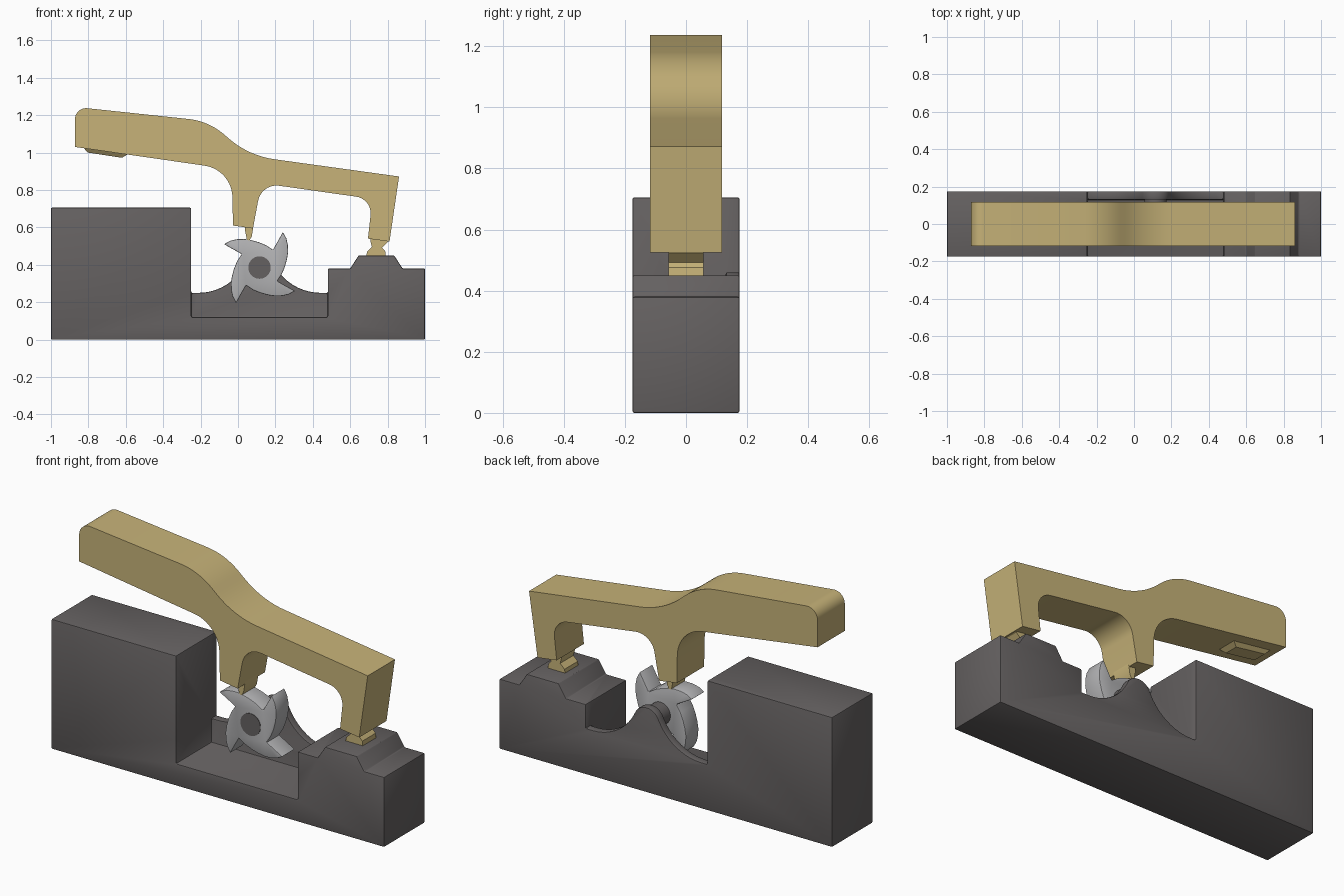
import bpy, bmesh, math
from mathutils import Vector

if "Cube" in bpy.data.objects:
    bpy.data.objects.remove(bpy.data.objects["Cube"])


def material(name, rgb):
    m = bpy.data.materials.new(name)
    m.diffuse_color = (*rgb, 1)
    m.use_nodes = True
    m.node_tree.nodes["Principled BSDF"].inputs["Base Color"].default_value = m.diffuse_color
    return m


DARK = material("dark_grey", (0.13, 0.12, 0.12))
TAN = material("tan", (0.57, 0.45, 0.19))
STEEL = material("light_grey", (0.45, 0.45, 0.46))


def rounded(points, steps=10):
    """Replace every (x, z, radius) corner by an arc; (x, z) stays sharp."""
    out = []
    n = len(points)
    for i, p in enumerate(points):
        c = Vector(p[:2])
        if len(p) < 3:
            out.append(c)
            continue
        a = (Vector(points[i - 1][:2]) - c).normalized()
        b = (Vector(points[(i + 1) % n][:2]) - c).normalized()
        half = a.angle(b) / 2
        centre = c + (a + b).normalized() * p[2] / math.sin(half)
        start = c + a * p[2] / math.tan(half) - centre
        end = c + b * p[2] / math.tan(half) - centre
        sweep = start.angle(end)
        for k in range(steps + 1):
            t = k / steps
            out.append(centre + (start * math.sin((1 - t) * sweep)
                                 + end * math.sin(t * sweep)) / math.sin(sweep))
    return out


def prism(name, points, y0, y1, mat):
    """Extrude an x-z outline from y0 to y1."""
    bm = bmesh.new()
    face = bm.faces.new([bm.verts.new((p[0], y0, p[1])) for p in points])
    ext = bmesh.ops.extrude_face_region(bm, geom=[face])["geom"]
    bmesh.ops.translate(bm, vec=(0, y1 - y0, 0),
                        verts=[v for v in ext if isinstance(v, bmesh.types.BMVert)])
    bmesh.ops.recalc_face_normals(bm, faces=bm.faces)
    me = bpy.data.meshes.new(name)
    bm.to_mesh(me)
    bm.free()
    ob = bpy.data.objects.new(name, me)
    bpy.context.collection.objects.link(ob)
    me.materials.append(mat)
    return ob


def bevel(ob, width):
    m = ob.modifiers.new("edges", "BEVEL")
    m.width = width
    m.segments = 2
    m.limit_method = "ANGLE"
    m.angle_limit = math.radians(32)


def finish(ob):
    """Apply the modifiers and smooth the curved faces."""
    bpy.ops.object.select_all(action="DESELECT")
    ob.select_set(True)
    bpy.context.view_layer.objects.active = ob
    bpy.ops.object.convert(target="MESH")
    bpy.ops.object.shade_smooth_by_angle(angle=math.radians(28))


CX, CZ = 0.115, 0.385   # wheel centre

# Base with the bell-shaped back wall, then the wheel pocket cut from the front
base = prism("base", rounded([
    (-1, 0), (1, 0), (1, 0.38), (0.88, 0.38), (0.835, 0.45), (0.645, 0.45),
    (0.60, 0.38), (0.48, 0.38), (0.48, 0.25),
    (CX + 0.155, 0.25, 0.28), (CX + 0.048, 0.46, 0.075),
    (CX - 0.048, 0.46, 0.075), (CX - 0.155, 0.25, 0.28),
    (-0.25, 0.25), (-0.25, 0.705), (-1, 0.705)]), -0.175, 0.175, DARK)
cutter = prism("pocket_cutter", [(-0.25, 0.12), (0.48, 0.12), (0.48, 1), (-0.25, 1)],
               -0.4, 0.13, DARK)
cutter.hide_render = True
cut = base.modifiers.new("pocket", "BOOLEAN")
cut.object = cutter
cut.operation = "DIFFERENCE"
cut.solver = "EXACT"
bevel(base, 0.006)
finish(base)
bpy.data.objects.remove(cutter)

# Axle from the back wall to the front of the wheel
axle = prism("axle", [(CX + 0.06 * math.cos(a), CZ + 0.06 * math.sin(a))
                      for a in (math.tau * k / 40 for k in range(40))],
             -0.058, 0.15, DARK)
finish(axle)

# Four-toothed ratchet wheel: one tooth outline turned four times
tooth = [(0.072, 0.095), (0.125, 0.19), (0.144, 0.155), (0.152, 0.118), (0.153, 0.082),
         (0.147, 0.045), (0.136, 0.005), (0.12, -0.034)]
outline = []
for k in range(4):
    c, s = math.cos(k * math.pi / 2), math.sin(k * math.pi / 2)
    outline += [(CX + x * c + z * s, CZ - x * s + z * c) for x, z in tooth]
wheel = prism("ratchet_wheel", outline, -0.055, 0.055, STEEL)
bevel(wheel, 0.005)
finish(wheel)

# Lever arm with its middle leg and hinge leg
lever = prism("lever", rounded([
    (-0.872, 1.03), (-0.872, 1.244, 0.06), (-0.157, 1.168, 0.35), (0.058, 0.983, 0.47),
    (0.861, 0.872), (0.81, 0.524), (0.695, 0.54), (0.718, 0.752, 0.09),
    (0.125, 0.836, 0.10), (0.08, 0.594), (-0.027, 0.61), (-0.032, 0.909, 0.174)]),
    -0.117, 0.117, TAN)
finish(lever)

# Pawl tip under the middle leg
pawl = prism("pawl", [(0.035, 0.62), (0.039, 0.575), (0.048, 0.533), (0.062, 0.53),
                      (0.074, 0.553), (0.083, 0.61), (0.08, 0.62)], -0.057, 0.057, TAN)
finish(pawl)

# Flexible hinge between lever and base
hinge = prism("hinge", [(0.71, 0.56), (0.708, 0.525), (0.716, 0.495), (0.69, 0.47),
                        (0.685, 0.44), (0.79, 0.44), (0.787, 0.475), (0.77, 0.492),
                        (0.80, 0.522), (0.802, 0.56)], -0.057, 0.057, TAN)
finish(hinge)

# Tapered pad under the grip
pad = prism("grip_pad", [(-0.84, 1.04), (-0.803, 1.0), (-0.62, 0.972), (-0.575, 1.0)],
            -0.065, 0.065, TAN)
for v in pad.data.vertices:
    if v.co.z < 1.0 + 0.001 and v.co.x < -0.6:
        v.co.y *= 0.6
finish(pad)
